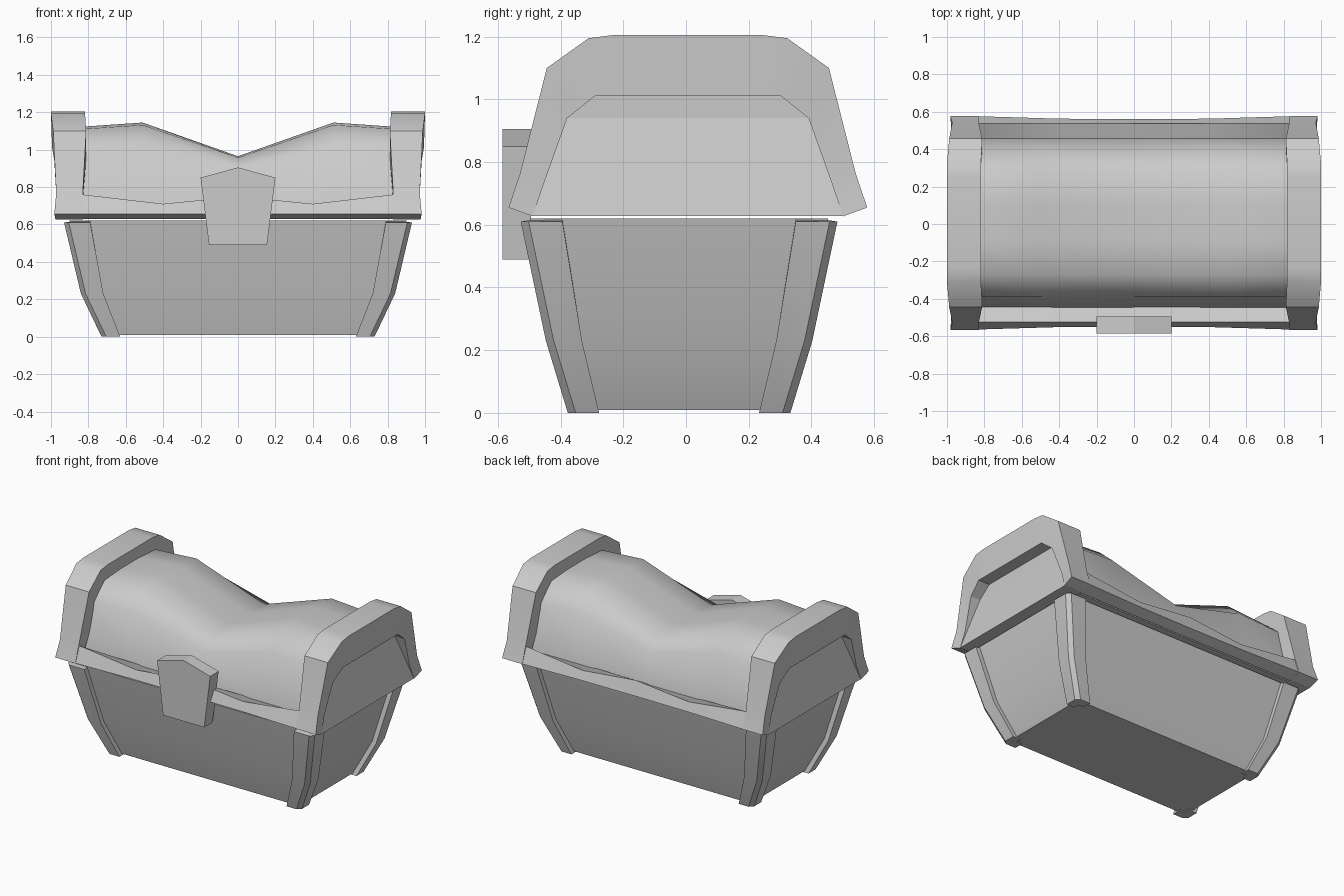
import bpy, bmesh, math

if "Cube" in bpy.data.objects:
    bpy.data.objects.remove(bpy.data.objects["Cube"])

GREY = (0.6, 0.6, 0.6, 1)
mat = bpy.data.materials.new("plain_grey")
mat.use_nodes = True
mat.diffuse_color = GREY
for node in mat.node_tree.nodes:
    if node.type == 'BSDF_PRINCIPLED':
        node.inputs["Base Color"].default_value = GREY
        node.inputs["Roughness"].default_value = 0.8


def loft(name, rings, shift=0.0, angle=30):
    """Skin a list of equal rings, cap both ends, shade smooth by angle."""
    bm = bmesh.new()
    loops = [[bm.verts.new((x, y + shift, z)) for x, y, z in r] for r in rings]
    n = len(loops[0])
    for a, b in zip(loops, loops[1:]):
        for i in range(n):
            j = (i + 1) % n
            bm.faces.new((a[i], a[j], b[j], b[i]))
    bm.faces.new(loops[0])
    bm.faces.new(loops[-1])
    bmesh.ops.recalc_face_normals(bm, faces=bm.faces)
    mesh = bpy.data.meshes.new(name)
    bm.to_mesh(mesh)
    bm.free()
    mesh.materials.append(mat)
    ob = bpy.data.objects.new(name, mesh)
    bpy.context.collection.objects.link(ob)
    bpy.ops.object.select_all(action='DESELECT')
    ob.select_set(True)
    bpy.context.view_layer.objects.active = ob
    bpy.ops.object.shade_smooth_by_angle(angle=math.radians(angle))
    return ob


def side_name(sx):
    return "left" if sx > 0 else "right"


def end_name(sy):
    return "back" if sy > 0 else "front"


# Levels of the base: z, outer x, outer y, post inner x, post inner y
LEVELS = [(0, .73, .355, .63, .255),
          (.23, .84, .425, .72, .31),
          (.61, .93, .505, .79, .372)]
BASE_Y = -.022
LID_Y = .006

# Base body, set back behind the corner posts
body = []
for z, x, y, _, _ in LEVELS:
    x, y, z = x - .03, y - .03, z + .01
    body.append([(x, y, z), (-x, y, z), (-x, -y, z), (x, -y, z)])
loft("base_body", body, BASE_Y)

# Four chamfered corner posts
C, T = .025, .06
for sx in (1, -1):
    for sy in (1, -1):
        rings = []
        for z, x, y, xi, yi in LEVELS:
            zi = z + .01 if z > .5 else z
            section = [(xi, y, z), (x - C, y, z), (x, y - C, z), (x, yi, z),
                       (x - T, yi, zi), (x - T, y - T, zi), (xi, y - T, zi)]
            rings.append([(sx * a, sy * b, c) for a, b, c in section])
        loft(f"{end_name(sy)}_{side_name(sx)}_post", rings, BASE_Y)

# Sagging lid shell: half profile as y, fraction of height
PROFILE = [(.45, 0), (.395, .72), (.275, .97), (.1, 1)]
STATIONS = [(-.87, 1.12), (-.51, 1.145), (0, .965), (.51, 1.145), (.87, 1.12)]
shell = []
for x, top in STATIONS:
    half = [(.47, .635)] + [(y, .71 + f * (top - .71)) for y, f in PROFILE]
    shell.append([(x, y, z) for y, z in half]
                 + [(x, -y, z) for y, z in reversed(half)])
loft("lid_shell", shell, LID_Y, 60)

# Wavy rims along the front and back: x, outer y, lip height
RIM = [(0, .555, .75), (.4, .557, .71), (.83, .57, .76), (.9, .57, .76)]
RIM_ALL = [(-x, y, z) for x, y, z in reversed(RIM[1:])] + RIM
for sy in (1, -1):
    rings = [[(x, sy * .49, .628), (x, sy * y, .655),
              (x, sy * .53, lip), (x, sy * .44, .7)]
             for x, y, lip in RIM_ALL]
    loft(f"{end_name(sy)}_lid_rim", rings, LID_Y)

# End bands: outer y, z, opening y, z, outer x, inner x
BAND = [(.572, .655, .495, .627, .982, .83),
        (.535, .765, .46, .73, .972, .83),
        (.45, 1.1, .385, .94, .988, .812),
        (.317, 1.195, .297, 1.01, 1.0, .818),
        (.24, 1.205, .24, 1.01, 1.0, .818)]
# End panels lean inward toward the top: z, half width, outer x
PANEL = [(.628, .5, .975), (.94, .41, .91), (1.04, .3, .91)]
for sx in (1, -1):
    half = [[(sx * xo, yo, zo), (sx * (xo - .006), yi, zi),
             (sx * xi, yi, zi), (sx * xi, yo, zo)]
            for yo, zo, yi, zi, xo, xi in BAND]
    mirrored = [[(x, -y, z) for x, y, z in r] for r in reversed(half)]
    loft(f"{side_name(sx)}_lid_band", half + mirrored, LID_Y)

    rings = [[(sx * .84, w, z), (sx * x, w, z),
              (sx * x, -w, z), (sx * .84, -w, z)] for z, w, x in PANEL]
    loft(f"{side_name(sx)}_lid_panel", rings, LID_Y, 10)

# Pointed clasp plate on the front
CLASP = [(-.2, .85), (0, .905), (.2, .85), (.155, .49), (-.155, .49)]
loft("clasp", [[(x, y, z) for x, z in CLASP] for y in (-.585, -.495)])
